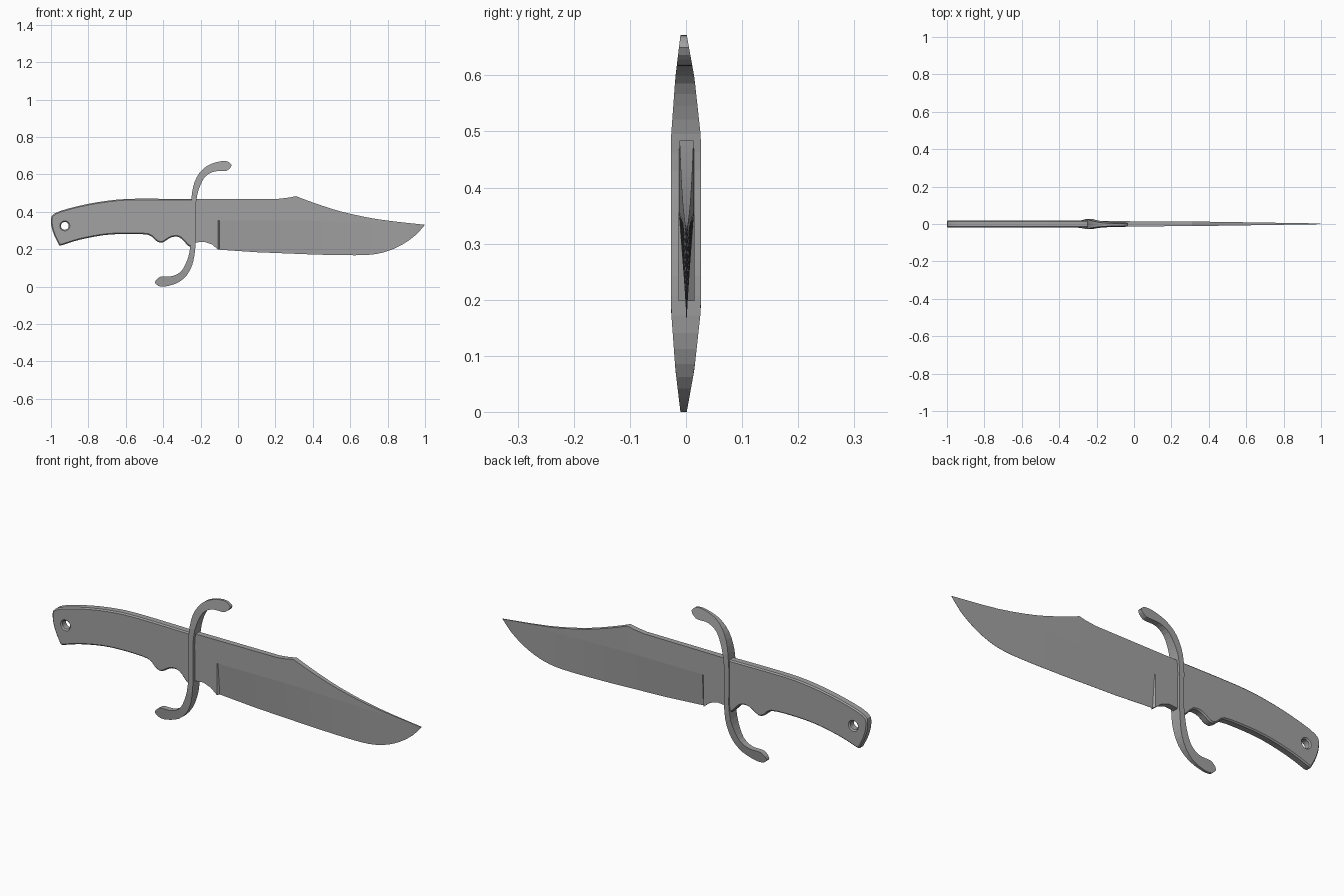
import bpy, bmesh, math
from mathutils import Vector

cube = bpy.data.objects.get("Cube")
if cube:
    bpy.data.objects.remove(cube, do_unlink=True)

GREY = (0.36, 0.36, 0.36, 1)
steel = bpy.data.materials.new("plain grey")
steel.use_nodes = True
steel.diffuse_color = GREY
steel.node_tree.nodes["Principled BSDF"].inputs["Base Color"].default_value = GREY


def lerp_table(table, x):
    """Straight-line interpolation through (x, value) pairs."""
    for (a, va), (b, vb) in zip(table, table[1:]):
        if x <= b:
            return va + (vb - va) * max(0, x - a) / (b - a)
    return table[-1][1]


def loft(name, sections):
    """Skin matching rings of points and cap both ends."""
    bm = bmesh.new()
    rings = [[bm.verts.new(p) for p in s] for s in sections]
    n = len(rings[0])
    for r, s in zip(rings, rings[1:]):
        for i in range(n):
            j = (i + 1) % n
            bm.faces.new((r[i], r[j], s[j], s[i]))
    bm.faces.new(rings[0])
    bm.faces.new(rings[-1])
    bmesh.ops.recalc_face_normals(bm, faces=bm.faces)
    mesh = bpy.data.meshes.new(name)
    bm.to_mesh(mesh)
    bm.free()
    mesh.materials.append(steel)
    obj = bpy.data.objects.new(name, mesh)
    bpy.context.collection.objects.link(obj)
    return obj


def rounded(points, steps=3):
    """Smooth curve through an open run of points."""
    p = [Vector(q) for q in points]
    p = [p[0]] + p + [p[-1]]
    out = []
    for a, b, c, d in zip(p, p[1:], p[2:], p[3:]):
        for k in range(steps):
            t = k / steps
            out.append(0.5 * (2 * b + (c - a) * t + (2 * a - 5 * b + 4 * c - d) * t * t
                              + (3 * b - a - 3 * c + d) * t ** 3))
    return out + [p[-1]]


def slab(name, loops, half, chamfer):
    """Flat filled outline with holes, given thickness and chamfered rims."""
    cu = bpy.data.curves.new(name, "CURVE")
    cu.dimensions = "2D"
    cu.fill_mode = "BOTH"
    cu.extrude = half - chamfer
    cu.bevel_depth = chamfer
    cu.bevel_resolution = 0
    cu.offset = -chamfer
    for loop in loops:
        sp = cu.splines.new("POLY")
        sp.points.add(len(loop) - 1)
        for pt, q in zip(sp.points, loop):
            pt.co = (q[0], q[1], 0, 1)
        sp.use_cyclic_u = True
    cu.materials.append(steel)
    obj = bpy.data.objects.new(name, cu)
    obj.rotation_euler.x = math.pi / 2
    bpy.context.collection.objects.link(obj)
    bpy.ops.object.select_all(action="DESELECT")
    obj.select_set(True)
    bpy.context.view_layer.objects.active = obj
    bpy.ops.object.convert(target="MESH")
    bpy.ops.object.shade_smooth_by_angle(angle=math.radians(30))
    return obj


# Handle: curved back, finger grooves below, lanyard hole in the butt
back = rounded([(-0.955, 0.22), (-0.985, 0.28), (-1, 0.345), (-0.98, 0.392), (-0.85, 0.432),
                (-0.7, 0.459), (-0.55, 0.47), (-0.24, 0.468)])
belly = rounded([(-0.24, 0.225), (-0.262, 0.215), (-0.31, 0.262), (-0.355, 0.264),
                 (-0.405, 0.236), (-0.44, 0.246), (-0.48, 0.277), (-0.6, 0.282),
                 (-0.72, 0.275), (-0.85, 0.25), (-0.94, 0.222)])
hole = [(-0.926 + 0.021 * math.cos(a * math.tau / 16), 0.325 + 0.021 * math.sin(a * math.tau / 16))
        for a in range(16)]
slab("handle", [back + belly, hole], 0.02, 0.006)

# Blade: flat upper half, ground lower half, concave clipped point
spine = rounded([(0.31, 0.484), (0.4, 0.45), (0.55, 0.402), (0.75, 0.36), (0.998, 0.331)])
spine = [(-0.24, 0.468), (0.22, 0.47), (0.27, 0.476)] + [tuple(p) for p in spine]
edge = rounded([(0.4, 0.172), (0.58, 0.168), (0.71, 0.171), (0.8, 0.19), (0.88, 0.226),
                (0.95, 0.276), (0.998, 0.329)])
edge = [(-0.24, 0.235), (-0.18, 0.24), (-0.14, 0.226), (-0.106, 0.198), (0.1, 0.184)] + \
       [tuple(p) for p in edge]
grind = [(-0.24, 0.355), (0.3, 0.355), (0.9, 0.338), (0.998, 0.33)]
thickness = [(-0.24, 0.0145), (0.31, 0.0125), (0.998, 0.002)]
stations = sorted({round(p[0], 3) for p in spine + edge} | {-0.1})
sections = []
for x in stations:
    top, mid, low = (lerp_table(t, x) for t in (spine, grind, edge))
    t = lerp_table(thickness, x)
    sharp = t if x < -0.103 else 0.0005
    sections.append([(x, 0.001 + y, z) for y, z in
                     ((t, top), (-t, top), (-t, mid), (-sharp, low), (sharp, low), (t, mid))])
loft("blade", sections)

# Guard: S-shaped bar, half drawn and turned about its centre, thinning to the tips
outer = rounded([(-0.252, 0.38), (-0.252, 0.43), (-0.246, 0.5), (-0.232, 0.56), (-0.205, 0.61),
                 (-0.165, 0.646), (-0.12, 0.664), (-0.08, 0.672), (-0.05, 0.667), (-0.033, 0.65)], 2)
inner = rounded([(-0.226, 0.38), (-0.226, 0.43), (-0.217, 0.495), (-0.2, 0.545), (-0.178, 0.585),
                 (-0.148, 0.608), (-0.115, 0.617), (-0.085, 0.617), (-0.06, 0.62), (-0.04, 0.636)], 2)
centre = Vector((-0.239, 0.336))
upper = list(zip(outer, inner))
lower = [(2 * centre - b, 2 * centre - a) for a, b in upper]
taper = [(0, 0.027), (0.15, 0.027), (0.26, 0.017), (0.34, 0.005)]
sections = []
for a, b in lower[::-1] + upper:
    ring = []
    for p, side in ((a, -1), (a, 1), (b, 1), (b, -1)):
        t = lerp_table(taper, abs(p.y - centre.y))
        shift = -0.2 * (0.027 - t)
        ring.append((p.x, shift + side * t, p.y))
    sections.append(ring)
loft("guard", sections)
